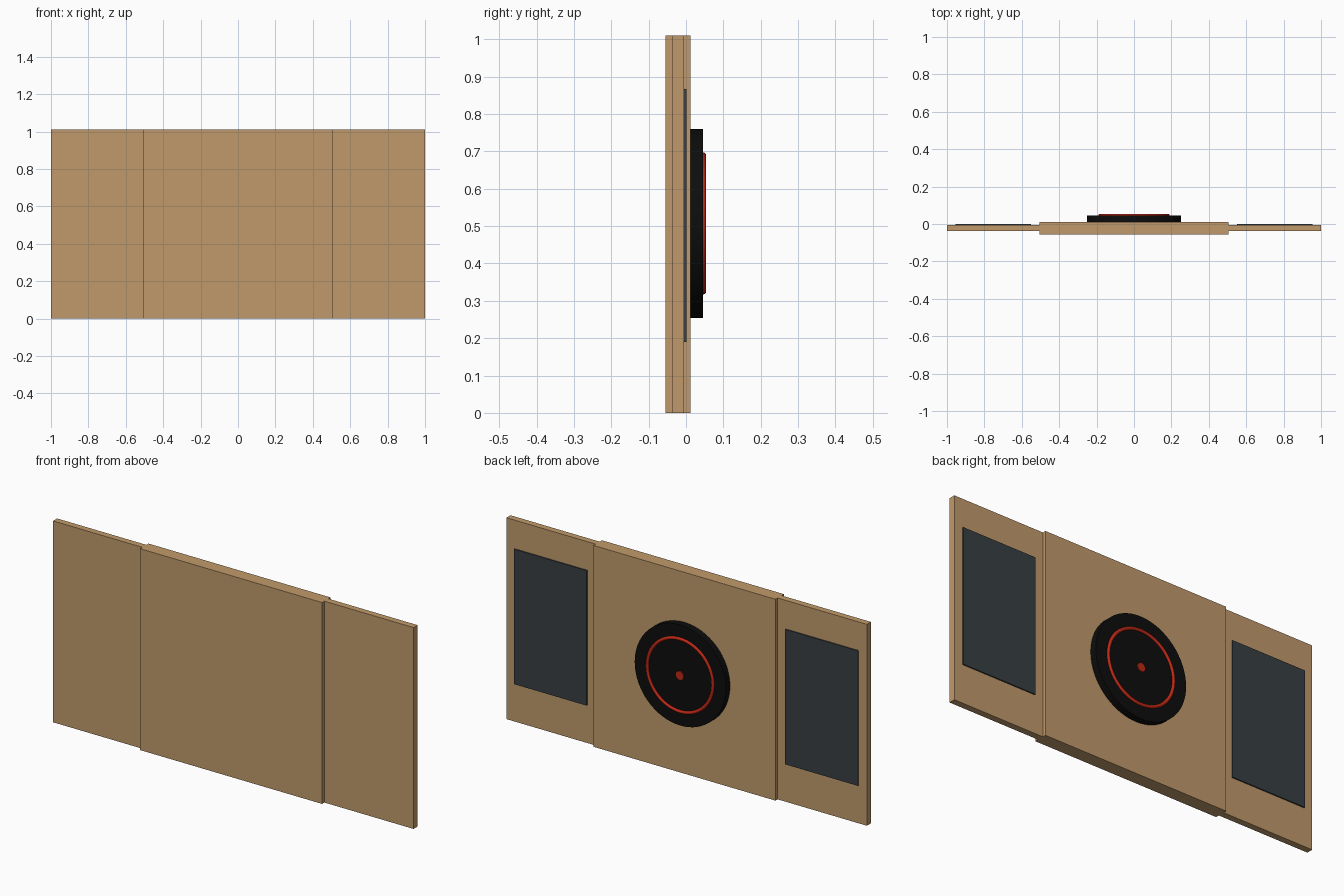
import bpy
import math

cube = bpy.data.objects.get("Cube")
if cube:
    bpy.data.objects.remove(cube, do_unlink=True)


def material(name, rgb):
    mat = bpy.data.materials.new(name)
    mat.use_nodes = True
    mat.diffuse_color = (*rgb, 1)
    mat.node_tree.nodes["Principled BSDF"].inputs["Base Color"].default_value = (*rgb, 1)
    return mat


wood = material("tan wood", (0.533, 0.323, 0.147))
slate = material("dark slate", (0.040, 0.050, 0.058))
black = material("black", (0.004, 0.004, 0.004))
red = material("red", (0.52, 0.022, 0.008))


def finish(name, mat, smooth=False):
    obj = bpy.context.object
    obj.name = name
    obj.data.materials.append(mat)
    if smooth:
        bpy.ops.object.shade_smooth_by_angle(angle=math.radians(40))
    return obj


def box(name, mat, x, y, z):
    """Box spanning the (low, high) ranges on each axis."""
    bpy.ops.mesh.primitive_cube_add(size=1, location=[sum(r) / 2 for r in (x, y, z)])
    bpy.context.object.scale = [r[1] - r[0] for r in (x, y, z)]
    bpy.ops.object.transform_apply(location=False, rotation=False, scale=True)
    return finish(name, mat)


def disc(name, mat, radius, y0, y1):
    """Cylinder along y, centred on the main panel."""
    bpy.ops.mesh.primitive_cylinder_add(
        vertices=64, radius=radius, depth=y1 - y0,
        location=(0, (y0 + y1) / 2, MID), rotation=(math.pi / 2, 0, 0))
    return finish(name, mat, True)


HEIGHT = 1.01
MID = 0.507
HALF = 0.505

# Thick centre panel
box("centre_panel", wood, (-HALF, HALF), (-0.055, 0.012), (0, HEIGHT))

# Thinner side panels, each with a slate plate on the back
for side, s in (("left", 1), ("right", -1)):
    box(side + "_panel", wood, sorted((s * HALF, s)), (-0.037, -0.005), (0, HEIGHT))
    box(side + "_plate", slate, sorted((s * 0.551, s * 0.955)), (-0.005, 0.001), (0.19, 0.867))

# Round black boss with a raised red ring and centre dot
disc("round_boss", black, 0.2525, 0.012, 0.046)
bpy.ops.mesh.primitive_torus_add(
    major_radius=0.182, minor_radius=0.008, major_segments=64, minor_segments=12,
    location=(0, 0.046, MID), rotation=(math.pi / 2, 0, 0))
finish("red_ring", red, True)
disc("centre_dot", red, 0.021, 0.046, 0.051)
